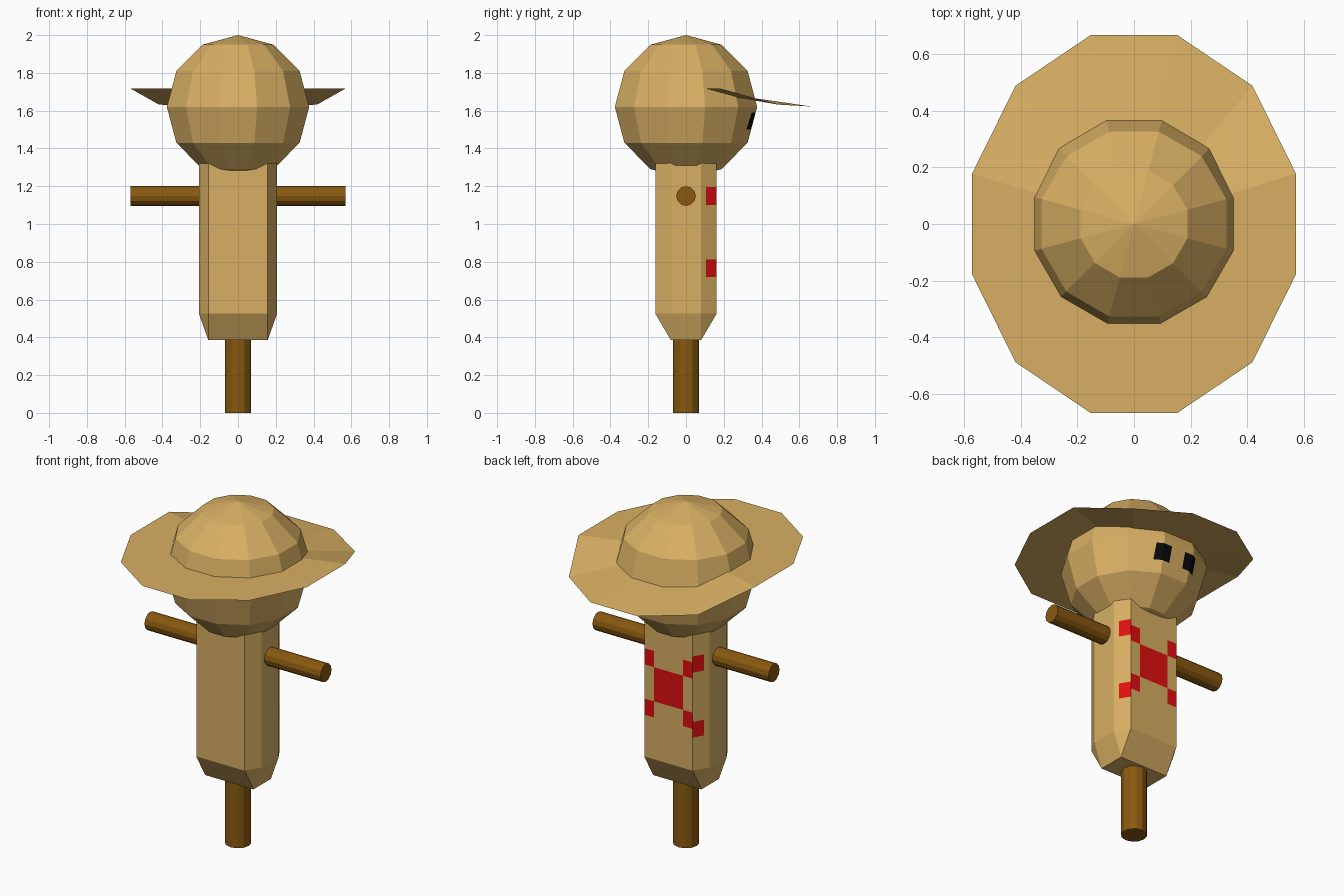
import bpy, bmesh, math
from mathutils import Matrix, Vector

if "Cube" in bpy.data.objects:
    bpy.data.objects.remove(bpy.data.objects["Cube"])


def material(name, rgb):
    m = bpy.data.materials.new(name)
    m.diffuse_color = (*rgb, 1.0)
    m.use_nodes = True
    m.node_tree.nodes["Principled BSDF"].inputs["Base Color"].default_value = m.diffuse_color
    return m


STRAW = material("straw", (0.69, 0.43, 0.125))
WOOD = material("wood", (0.25, 0.10, 0.005))
RED = material("red_patch", (0.75, 0.005, 0.005))
BLACK = material("black", (0.003, 0.003, 0.003))


def finish(name, bm, *mats, recalc=True):
    if recalc:
        bmesh.ops.recalc_face_normals(bm, faces=bm.faces)
    me = bpy.data.meshes.new(name)
    bm.to_mesh(me)
    bm.free()
    for m in mats:
        me.materials.append(m)
    ob = bpy.data.objects.new(name, me)
    bpy.context.collection.objects.link(ob)
    return ob


def cut(bm, keep, axis, values):
    """Slice only the faces accepted by keep at the given positions on one axis."""
    for v in values:
        faces = [f for f in bm.faces if keep(f)]
        geom = set(faces)
        for f in faces:
            geom.update(f.edges)
            geom.update(f.verts)
        co, no = Vector(), Vector()
        co[axis], no[axis] = v, 1
        bmesh.ops.bisect_plane(bm, geom=list(geom), dist=1e-5, plane_co=co, plane_no=no)


def rod(name, radius, length, matrix):
    bm = bmesh.new()
    bmesh.ops.create_cone(bm, cap_ends=True, segments=12, radius1=radius,
                          radius2=radius, depth=length, matrix=matrix)
    return finish(name, bm, WOOD)


# Wooden post and crossbar arms
rod("post", 0.07, 1.2, Matrix.Translation((0, 0, 0.6)))
rod("crossbar", 0.052, 1.14,
    Matrix.Translation((0, 0, 1.148)) @ Matrix.Rotation(math.pi / 2, 4, 'Y'))

# Body: chamfered block lofted from four rings
X1, X2, Y1, Y2 = 0.157, 0.207, 0.08, 0.162
side = [(X1, -Y2), (X2, -Y1), (X2, Y1), (X1, Y2)]
octagon = side + [(-x, -y) for x, y in side]
end = [(math.copysign(X1, x), math.copysign(Y1, y)) for x, y in octagon]
bm = bmesh.new()
rings = [[bm.verts.new((x, y, z)) for x, y in ring]
         for z, ring in ((0.385, end), (0.525, octagon), (1.35, octagon), (1.48, end))]
for a, b in zip(rings, rings[1:]):
    for i in range(8):
        j = (i + 1) % 8
        bm.faces.new((a[i], a[j], b[j], b[i]))
bm.faces.new(rings[0][::-1])
bm.faces.new(rings[-1])
bmesh.ops.remove_doubles(bm, verts=bm.verts, dist=1e-4)
bmesh.ops.recalc_face_normals(bm, faces=bm.faces)
bm.normal_update()


def back_panel(f):
    return f.normal.y > 0.95


def back_chamfer(f):
    return 0.3 < f.normal.y < 0.8 and abs(f.normal.z) < 0.05


# Red patches cut into the back panel and its neighbouring chamfers
cut(bm, back_panel, 2, (0.77, 0.865, 1.065, 1.16))
cut(bm, back_panel, 0, (-0.095, 0.095))
cut(bm, back_chamfer, 2, (0.72, 0.812, 1.10, 1.195))
cut(bm, back_chamfer, 1, (0.105,))
bm.normal_update()
for f in bm.faces:
    c = f.calc_center_median()
    d = abs(c.z - 0.965)
    if back_panel(f):
        middle = abs(c.x) < 0.095
        f.material_index = int(d < 0.1 if middle else 0.1 < d < 0.195)
    elif back_chamfer(f):
        f.material_index = int(c.y > 0.105 and 0.14 < abs(c.z - 0.957) < 0.24)
finish("body", bm, STRAW, RED)

# Head: low-poly ball with a flat facet facing the back
bm = bmesh.new()
bmesh.ops.create_uvsphere(
    bm, u_segments=12, v_segments=6, radius=1,
    matrix=Matrix.Translation((0, 0, 1.62)) @ Matrix.Rotation(math.radians(15), 4, 'Z')
    @ Matrix.Diagonal((0.39, 0.39, 0.38, 1)))


def face_band(f):
    c = f.calc_center_median()
    return c.y > 0.2 and 1.43 < c.z < 1.62


# Square black eyes
cut(bm, face_band, 2, (1.5, 1.59))
cut(bm, face_band, 0, (-0.135, -0.045, 0.045, 0.135))
for f in bm.faces:
    c = f.calc_center_median()
    f.material_index = int(c.y > 0.2 and 1.5 < c.z < 1.59 and 0.045 < abs(c.x) < 0.135)
finish("head", bm, STRAW, BLACK)

# Hat brim: thin twelve-sided fan, drooping over the face
bm = bmesh.new()
hub = bm.verts.new((0, 0, 1.718))
rim = []
for i in range(12):
    a = math.radians(15 + 30 * i)
    x, y = 0.591 * math.cos(a), 0.69 * math.sin(a)
    z = 1.718 if y < 0.3 else (1.632 if y < 0.6 else 1.622)
    rim.append(bm.verts.new((x, y, z)))
for i in range(12):
    bm.faces.new((hub, rim[i], rim[(i + 1) % 12]))
finish("hat_brim", bm, STRAW, recalc=False)
